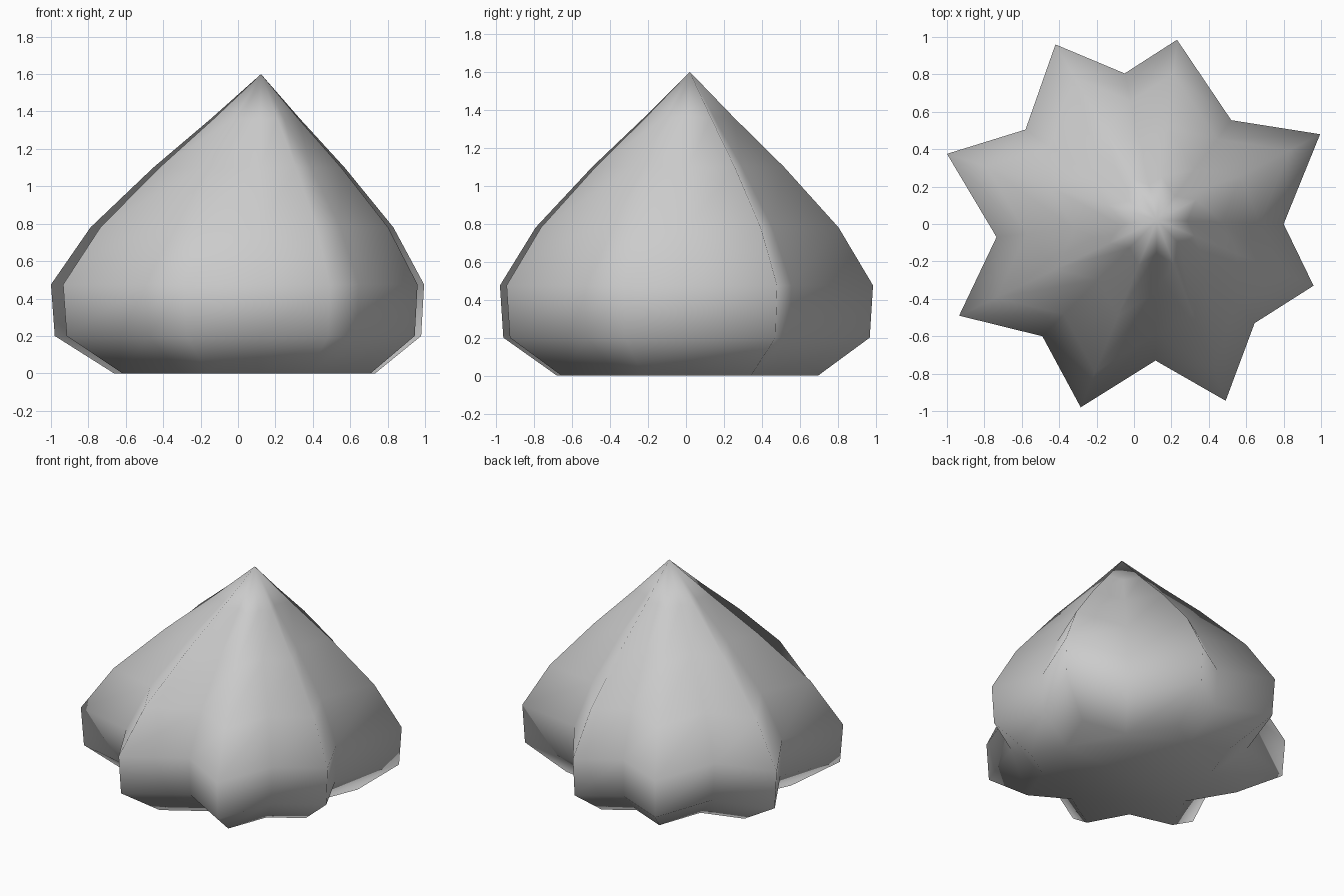
import bpy, bmesh
from mathutils import Vector

if "Cube" in bpy.data.objects:
    bpy.data.objects.remove(bpy.data.objects["Cube"])

# Star outline at the widest level: tips and valleys alternate
OUTLINE = [(0.995, 0.48), (0.52, 0.555), (0.23, 0.985), (-0.05, 0.805),
           (-0.42, 0.96), (-0.58, 0.505), (-1.0, 0.375), (-0.735, -0.07),
           (-0.935, -0.49), (-0.49, -0.60), (-0.285, -0.98), (0.115, -0.73),
           (0.49, -0.945), (0.645, -0.53), (0.96, -0.33), (0.80, 0.0)]
AXIS = Vector((0.123, 0.02))
# Height and scale of every level of the profile
LEVELS = [(0.0, 0.70), (0.20, 0.982), (0.475, 1.0), (0.78, 0.812),
          (1.10, 0.513), (1.36, 0.24)]
APEX_Z = 1.6

bm = bmesh.new()
rings = []
for z, s in LEVELS:
    ring = []
    for p in OUTLINE:
        q = AXIS + (Vector(p) - AXIS) * s
        ring.append(bm.verts.new((q.x, q.y, z)))
    rings.append(ring)
apex = bm.verts.new((AXIS.x, AXIS.y, APEX_Z))

# Fluted sides, pointed top and flat base
n = len(OUTLINE)
for i in range(n):
    j = (i + 1) % n
    for low, high in zip(rings, rings[1:]):
        bm.faces.new((low[i], low[j], high[j], high[i]))
    bm.faces.new((rings[-1][i], rings[-1][j], apex))
bm.faces.new(rings[0][::-1])
bmesh.ops.recalc_face_normals(bm, faces=bm.faces)
for f in bm.faces:
    f.smooth = True

mesh = bpy.data.meshes.new("fluted_dollop")
bm.to_mesh(mesh)
bm.free()
bpy.context.collection.objects.link(bpy.data.objects.new("fluted_dollop", mesh))
